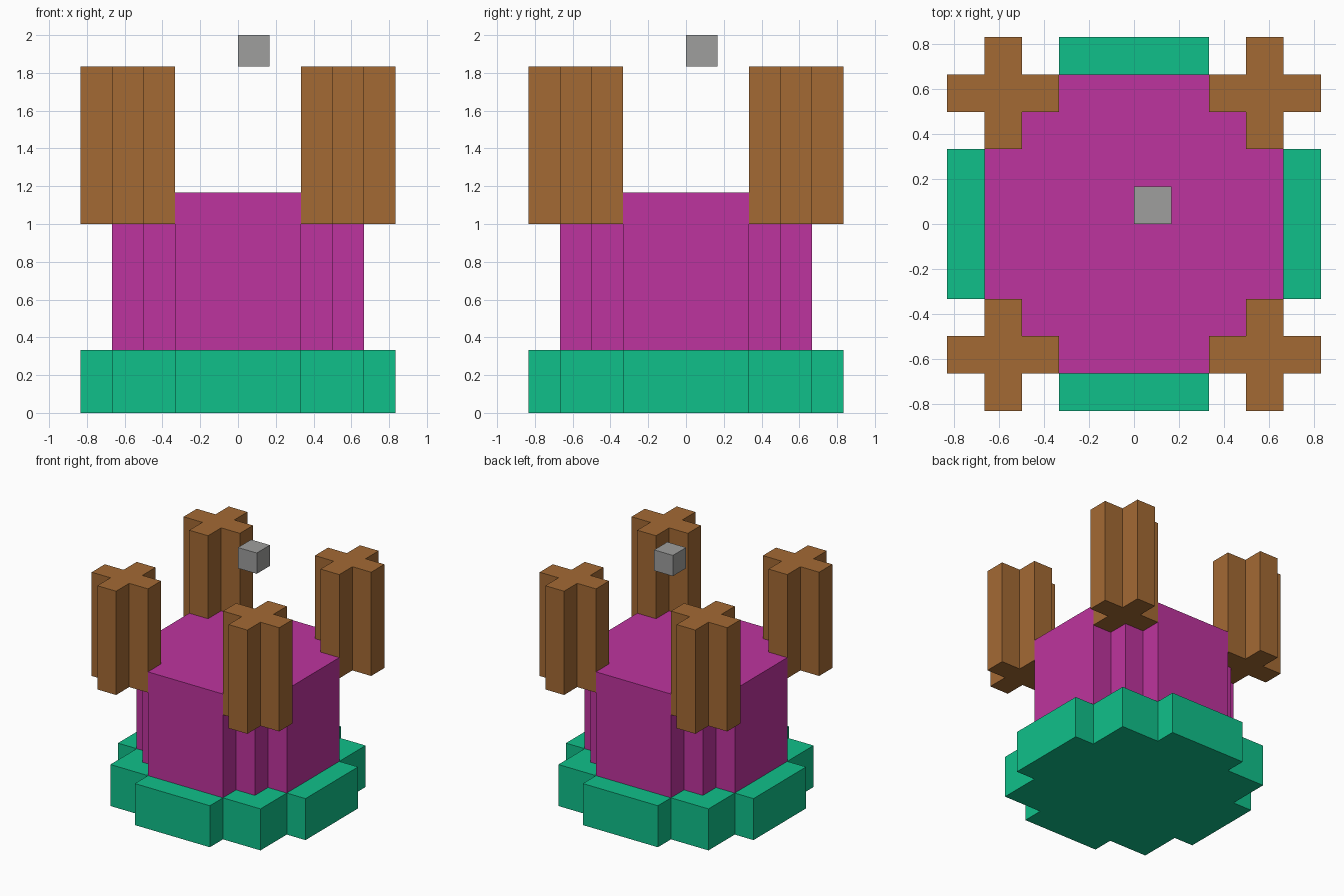
import bpy
import bmesh

U = 1 / 6  # every dimension is a multiple of this block size

if "Cube" in bpy.data.objects:
    bpy.data.objects.remove(bpy.data.objects["Cube"], do_unlink=True)


def make_material(name, rgb):
    mat = bpy.data.materials.new(name)
    mat.use_nodes = True
    colour = (*rgb, 1)
    mat.diffuse_color = colour
    mat.node_tree.nodes["Principled BSDF"].inputs["Base Color"].default_value = colour
    return mat


def mirror_quadrant(quarter):
    """Full outline from the corner points of the +x +y quarter."""
    left = [(-x, y) for x, y in reversed(quarter)]
    half = quarter + left
    return half + [(-x, -y) for x, y in half]


def prism(name, outline, z0, z1, mat, centre=(0, 0)):
    """Extrude a flat outline (in blocks) from z0 to z1."""
    bm = bmesh.new()
    face = bm.faces.new([bm.verts.new((x * U, y * U, 0)) for x, y in outline])
    top = bmesh.ops.extrude_face_region(bm, geom=[face])["geom"]
    bmesh.ops.translate(bm, vec=(0, 0, (z1 - z0) * U),
                        verts=[v for v in top if isinstance(v, bmesh.types.BMVert)])
    bmesh.ops.recalc_face_normals(bm, faces=bm.faces)
    mesh = bpy.data.meshes.new(name)
    bm.to_mesh(mesh)
    bm.free()
    mesh.materials.append(mat)
    obj = bpy.data.objects.new(name, mesh)
    obj.location = (centre[0] * U, centre[1] * U, z0 * U)
    bpy.context.collection.objects.link(obj)
    return obj


green = make_material("green", (0.005, 0.527, 0.254))
magenta = make_material("magenta", (0.515, 0.034, 0.342))
brown = make_material("brown", (0.371, 0.144, 0.034))
grey = make_material("grey", (0.342, 0.342, 0.338))

# Notched base slab and stepped main body
prism("base", mirror_quadrant([(5, 2), (4, 2), (4, 4), (2, 4), (2, 5)]), 0, 2, green)
prism("body", mirror_quadrant([(4, 2), (3, 2), (3, 3), (2, 3), (2, 4)]), 2, 7, magenta)

# Four cross-shaped corner towers
cross = mirror_quadrant([(1.5, 0.5), (0.5, 0.5), (0.5, 1.5)])
for side, sx in (("left", 1), ("right", -1)):
    for end, sy in (("front", -1), ("back", 1)):
        prism(f"{end}_{side}_tower", cross, 6, 11, brown, (3.5 * sx, 3.5 * sy))

# Small block floating above the body
prism("floating_block", [(0, 0), (1, 0), (1, 1), (0, 1)], 11, 12, grey)
